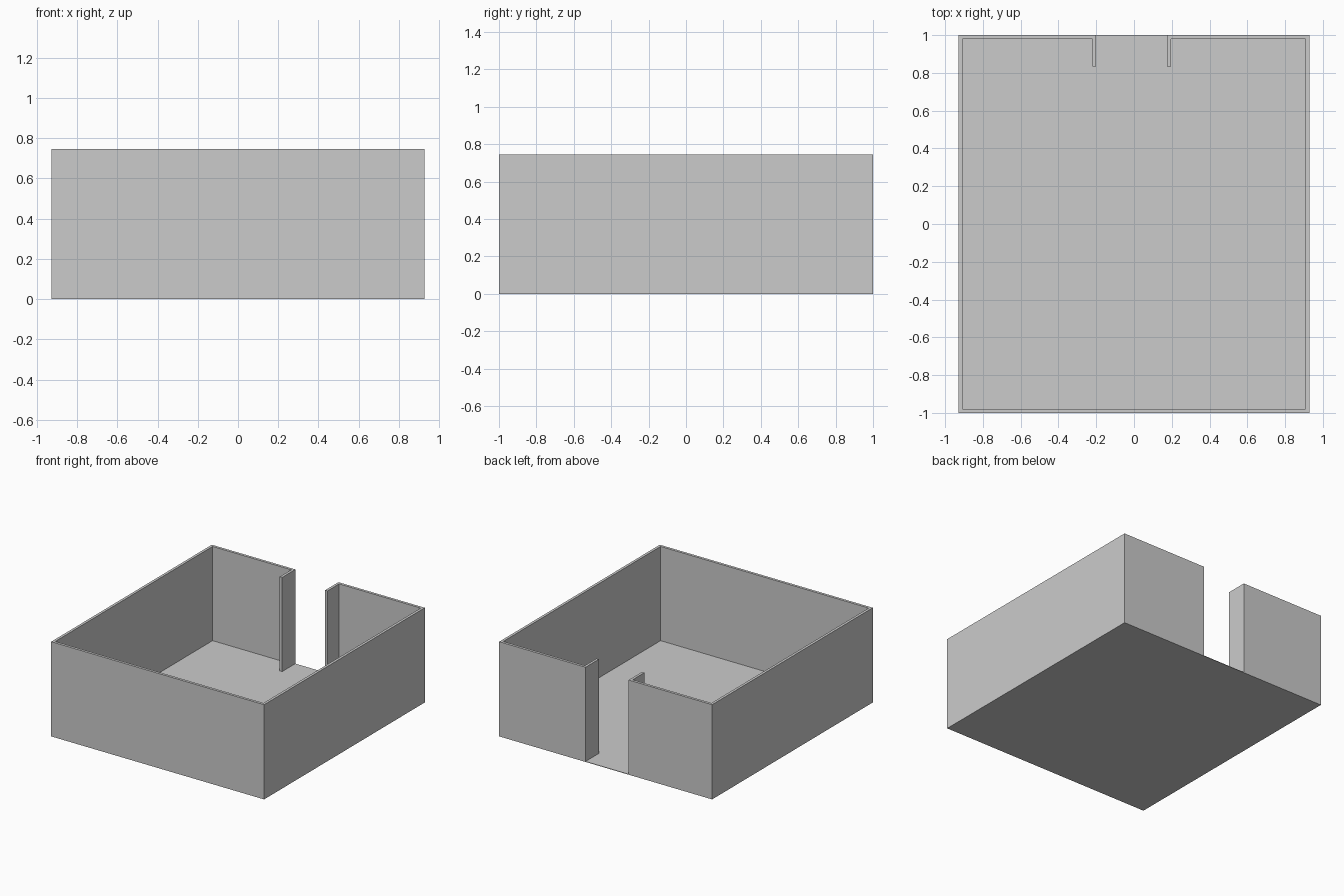
import bpy, bmesh

if "Cube" in bpy.data.objects:
    bpy.data.objects.remove(bpy.data.objects["Cube"])

X, Y, H, T = 0.928, 1.0, 0.746, 0.021   # half width, half depth, height, wall thickness
FLOOR = 0.004
GAP_L, GAP_R, JAMB = -0.2, 0.175, 0.835  # doorway sides and inner end of the returns


def finish(bm, name):
    bmesh.ops.recalc_face_normals(bm, faces=bm.faces)
    mesh = bpy.data.meshes.new(name)
    bm.to_mesh(mesh)
    bm.free()
    obj = bpy.data.objects.new(name, mesh)
    bpy.context.collection.objects.link(obj)
    return obj


def extrude_up(bm, height):
    geom = bmesh.ops.extrude_face_region(bm, geom=bm.faces[:])["geom"]
    verts = [g for g in geom if isinstance(g, bmesh.types.BMVert)]
    bmesh.ops.translate(bm, verts=verts, vec=(0, 0, height))


# Walls: one continuous strip around the room, turning inward at the doorway
outer = [(GAP_L, JAMB), (GAP_L, Y), (-X, Y), (-X, -Y),
         (X, -Y), (X, Y), (GAP_R, Y), (GAP_R, JAMB)]
inner = [(GAP_L - T, JAMB), (GAP_L - T, Y - T), (-X + T, Y - T), (-X + T, -Y + T),
         (X - T, -Y + T), (X - T, Y - T), (GAP_R + T, Y - T), (GAP_R + T, JAMB)]
bm = bmesh.new()
a = [bm.verts.new((x, y, FLOOR)) for x, y in outer]
b = [bm.verts.new((x, y, FLOOR)) for x, y in inner]
for i in range(len(a) - 1):
    bm.faces.new((a[i], a[i + 1], b[i + 1], b[i]))
extrude_up(bm, H - FLOOR)
finish(bm, "walls")

# Floor: thin slab under the walls
bm = bmesh.new()
bm.faces.new([bm.verts.new((x, y, 0)) for x, y in ((-X, -Y), (X, -Y), (X, Y), (-X, Y))])
extrude_up(bm, FLOOR)
finish(bm, "floor")
